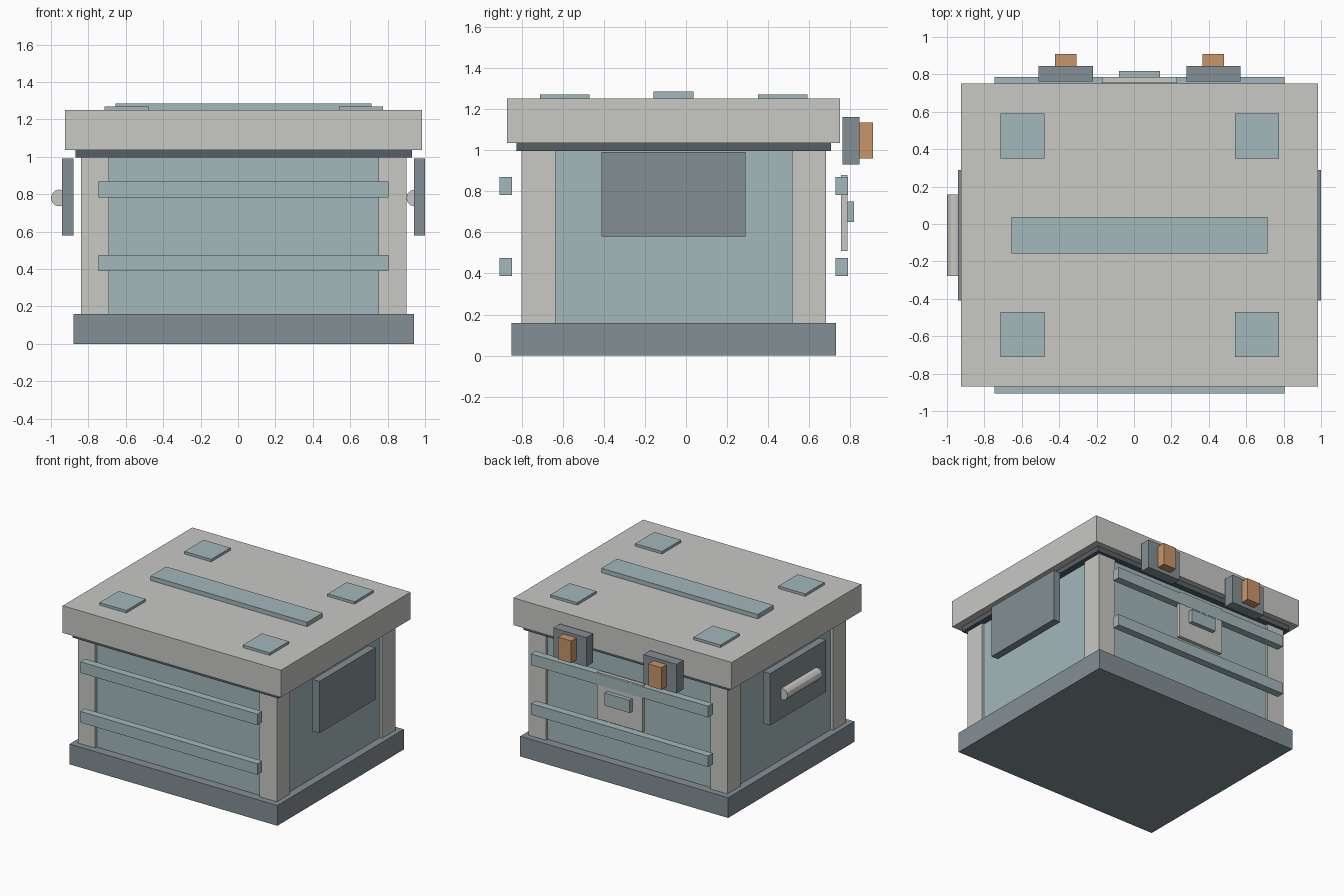
import bpy
import math
from mathutils import Vector

cube = bpy.data.objects.get("Cube")
if cube:
    bpy.data.objects.remove(cube, do_unlink=True)


def material(name, hexcode):
    srgb = [int(hexcode[i:i + 2], 16) / 255 for i in (0, 2, 4)]
    colour = [((c + 0.055) / 1.055) ** 2.4 for c in srgb] + [1.0]
    mat = bpy.data.materials.new(name)
    mat.use_nodes = True
    mat.diffuse_color = colour
    mat.node_tree.nodes["Principled BSDF"].inputs["Base Color"].default_value = colour
    return mat


silver = material("pale silver", "c8c8c5")
teal = material("pale teal", "a3b8bb")
slate = material("slate grey", "848f95")
dark = material("dark slate", "566067")
orange = material("copper orange", "c89669")

# Centre of the crate body
CX, CY = 0.03, -0.06
SIDES = (("right", -1), ("left", 1))
ENDS = (("front", -1), ("back", 1))


def box(name, mat, x, y, z):
    """Box from (low, high) ranges on each axis."""
    ranges = (x, y, z)
    bpy.ops.mesh.primitive_cube_add(size=1)
    ob = bpy.context.object
    ob.name = name
    size = Vector([hi - lo for lo, hi in ranges])
    for v in ob.data.vertices:
        v.co = v.co * size
    ob.location = [(lo + hi) / 2 for lo, hi in ranges]
    ob.data.materials.append(mat)
    return ob


def span(centre, width):
    return (centre - width / 2, centre + width / 2)


# Stacked main parts
box("base", slate, span(CX, 1.82), span(CY, 1.58), (0, 0.16))
box("body", teal, span(CX, 1.70), span(CY, 1.44), (0.16, 0.995))
box("collar", dark, span(CX, 1.80), span(CY, 1.53), (0.995, 1.035))
box("lid", silver, span(CX, 1.91), span(CY, 1.62), (1.035, 1.25))

# Corner posts and lid pads
for side, sx in SIDES:
    for end, sy in ENDS:
        box(f"{end}_{side}_post", silver, span(CX + sx * 0.795, 0.15),
            span(CY + sy * 0.658, 0.165), (0.16, 0.995))
        box(f"{end}_{side}_lid_pad", teal, span(CX + sx * 0.627, 0.235),
            span(CY + sy * 0.53, 0.24), (1.25, 1.27))

box("lid_strip", teal, span(CX, 1.37), span(CY, 0.195), (1.25, 1.285))

# Long rails on front and back
for end, sy in ENDS:
    for level, z in (("lower", 0.432), ("upper", 0.825)):
        box(f"{end}_{level}_rail", teal, span(CX, 1.55),
            span(CY + sy * 0.817, 0.06), span(z, 0.088))

# Latches on the back of the lid
for side, sx in SIDES:
    x = CX + sx * 0.395
    box(f"{side}_latch_plate", slate, span(x, 0.29), (0.762, 0.845), (0.93, 1.16))
    box(f"{side}_latch_clip", orange, span(x, 0.115), (0.845, 0.91), (0.96, 1.135))

# Lock on the back
box("lock_plate", silver, span(CX, 0.40), (0.755, 0.785), (0.51, 0.88))
box("lock_block", teal, span(CX, 0.22), (0.785, 0.818), (0.65, 0.75))

# Side plates and grip bars
for side, sx in SIDES:
    box(f"{side}_handle_plate", slate, span(CX + sx * 0.94, 0.06),
        span(CY, 0.70), (0.58, 0.99))
    bpy.ops.mesh.primitive_cylinder_add(
        vertices=12, radius=0.045, depth=0.435,
        location=(-0.955 if sx < 0 else 0.945, CY, 0.78),
        rotation=(math.pi / 2, 0, 0))
    grip = bpy.context.object
    grip.name = f"{side}_grip"
    grip.data.materials.append(silver)
